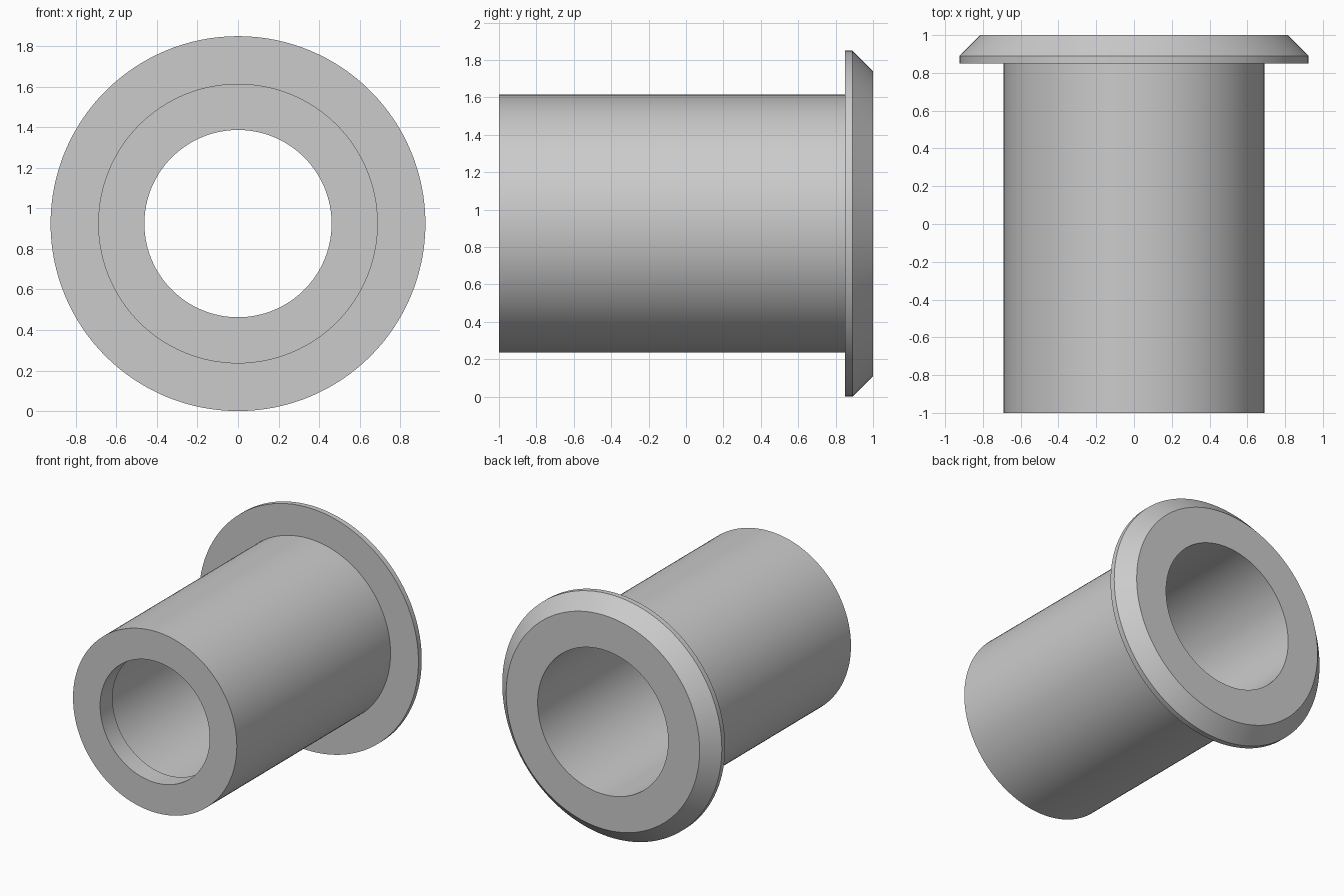
import bpy
import bmesh
import math
from mathutils import Matrix

cube = bpy.data.objects.get("Cube")
if cube:
    bpy.data.objects.remove(cube, do_unlink=True)

SEGMENTS = 128
CENTRE_Z = 0.925

grey = bpy.data.materials.new("plain grey")
grey.use_nodes = True
colour = (0.6, 0.6, 0.6, 1)
grey.diffuse_color = colour
grey.node_tree.nodes["Principled BSDF"].inputs["Base Color"].default_value = colour


def lathe(name, profile):
    """Spin a closed (radius, y) profile around the lengthwise axis."""
    bm = bmesh.new()
    rings = []
    for radius, y in profile:
        ring = bmesh.ops.create_circle(
            bm, segments=SEGMENTS, radius=radius,
            matrix=Matrix.Translation((0, y, CENTRE_Z)) @ Matrix.Rotation(math.pi / 2, 4, "X"))
        rings.append(ring["verts"])
    for a, b in zip(rings, rings[1:] + rings[:1]):
        for i in range(SEGMENTS):
            j = (i + 1) % SEGMENTS
            bm.faces.new((a[i], a[j], b[j], b[i]))
    bmesh.ops.recalc_face_normals(bm, faces=bm.faces)
    mesh = bpy.data.meshes.new(name)
    bm.to_mesh(mesh)
    bm.free()
    mesh.materials.append(grey)
    obj = bpy.data.objects.new(name, mesh)
    bpy.context.collection.objects.link(obj)
    bpy.ops.object.select_all(action="DESELECT")
    obj.select_set(True)
    bpy.context.view_layer.objects.active = obj
    bpy.ops.object.shade_smooth_by_angle(angle=math.radians(20))
    return obj


# One-piece sleeve: body, bevelled rear flange, wide bore and narrow front lip
lathe("flanged_bushing", [
    (0.69, -1.0), (0.69, 0.85),
    (0.925, 0.85), (0.925, 0.89), (0.815, 1.0),
    (0.55, 1.0), (0.55, -0.85),
    (0.462, -0.85), (0.462, -1.0),
])
